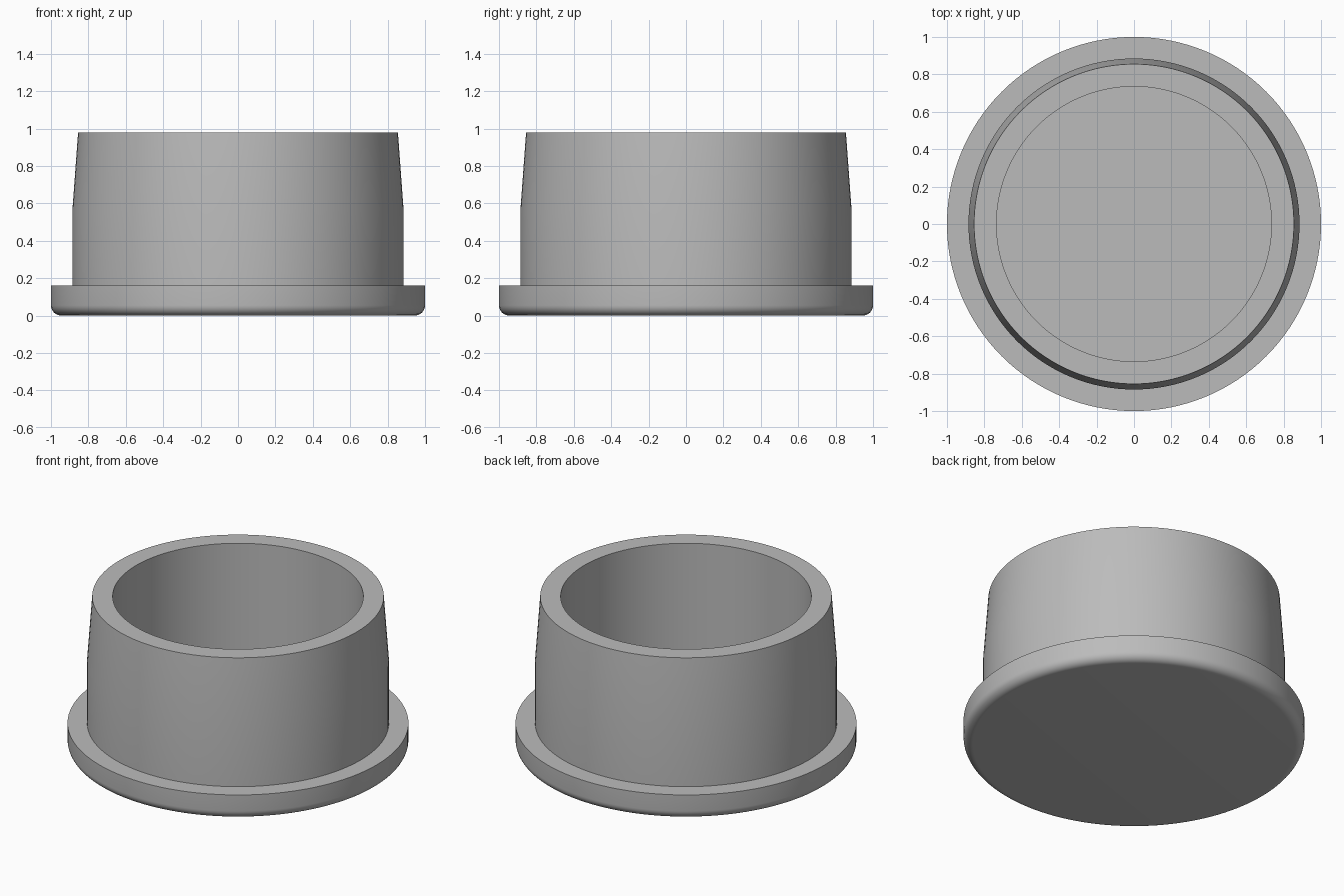
import bpy
import bmesh
import math
from mathutils import Matrix

SEGMENTS = 128

if "Cube" in bpy.data.objects:
    bpy.data.objects.remove(bpy.data.objects["Cube"], do_unlink=True)

# Single grey plastic
grey = bpy.data.materials.new("grey_plastic")
grey.use_nodes = True
colour = (0.5, 0.5, 0.5, 1.0)
grey.diffuse_color = colour
grey.node_tree.nodes["Principled BSDF"].inputs["Base Color"].default_value = colour


def lathe(name, profile):
    """Spin an (r, z) profile round the z axis; its ends lie on the axis."""
    bm = bmesh.new()
    points = [bm.verts.new((r, 0, z)) for r, z in profile]
    edges = [bm.edges.new(pair) for pair in zip(points, points[1:])]
    bmesh.ops.spin(bm, geom=points + edges, cent=(0, 0, 0), axis=(0, 0, 1),
                   angle=math.tau, steps=SEGMENTS, use_duplicate=False)
    bmesh.ops.remove_doubles(bm, verts=bm.verts, dist=0.0001)
    bmesh.ops.recalc_face_normals(bm, faces=bm.faces)
    mesh = bpy.data.meshes.new(name)
    bm.to_mesh(mesh)
    bm.free()
    mesh.materials.append(grey)
    obj = bpy.data.objects.new(name, mesh)
    bpy.context.collection.objects.link(obj)
    bpy.ops.object.select_all(action='DESELECT')
    obj.select_set(True)
    bpy.context.view_layer.objects.active = obj
    bpy.ops.object.shade_smooth_by_angle(angle=math.radians(30))
    return obj


# Flange with a rounded lower rim
FILLET = 0.055
rounded_rim = []
for i in range(9):
    a = math.pi / 2 * i / 8
    rounded_rim.append((1 - FILLET + FILLET * math.sin(a),
                        FILLET - FILLET * math.cos(a)))

# Flange, tapered wall and open cavity as one closed outline
lathe("plug_cap", [(0, 0)] + rounded_rim + [
    (1.0, 0.16), (0.885, 0.16),
    (0.885, 0.57), (0.855, 0.98),
    (0.735, 0.98), (0.735, 0.16), (0, 0.16),
])
